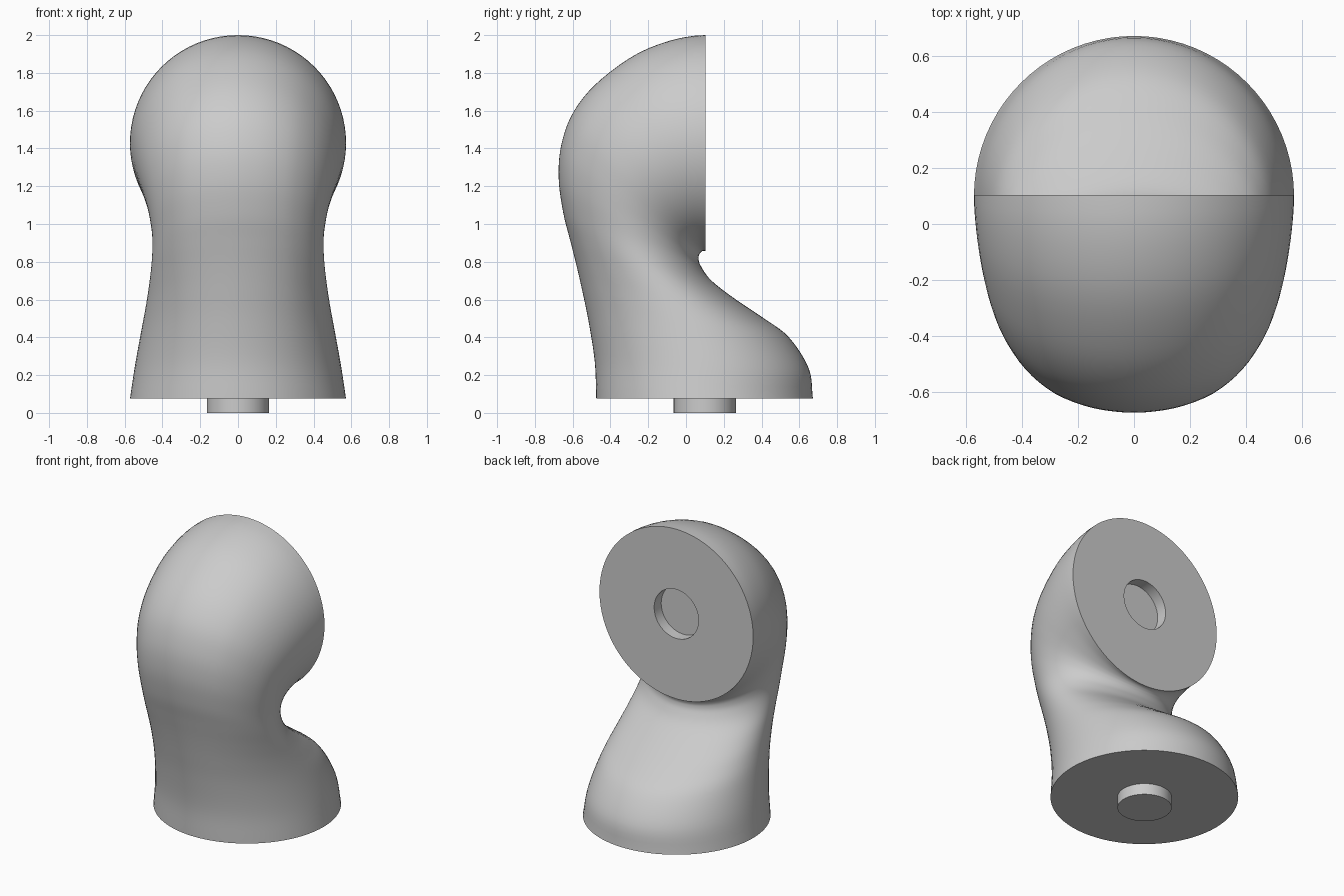
import bpy, bmesh
from math import sin, cos, pi, radians

if "Cube" in bpy.data.objects:
    bpy.data.objects.remove(bpy.data.objects["Cube"])

N = 80       # points around each section
SUB = 5      # interpolated sections between stations
CY = 0.10    # centre of base and connector face
PEG_R, PEG_H = 0.165, 0.075
FACE_Z = 1.43

# Stations: outer edge (y, z), inner edge (y, z), half width
STATIONS = [
    (-.475, .075, .672, .075, .572),
    (-.483, .270, .650, .235, .545),
    (-.515, .480, .545, .400, .511),
    (-.550, .650, .410, .502, .486),
    (-.582, .790, .260, .603, .468),
    (-.615, .920, .135, .700, .456),
    (-.650, 1.06, .080, .775, .453),
    (-.674, 1.24, .066, .815, .465),
    (-.660, 1.42, .070, .838, .485),
    (-.592, 1.60, .077, .849, .510),
    (-.445, 1.77, .084, .855, .536),
    (-.200, 1.93, .092, .858, .560),
    (.103, 2.00, .103, .858, .572),
]


def catmull(a, b, c, d, t):
    return [.5 * (2 * q + (r - p) * t + (2 * p - 5 * q + 4 * r - s) * t * t
                  + (3 * q - p - 3 * r + s) * t ** 3)
            for p, q, r, s in zip(a, b, c, d)]


def smooth_stations(pts):
    first = [2 * p - q for p, q in zip(pts[0], pts[1])]
    # Mirror across the connector face so the end meets it squarely
    last = [2 * pts[-1][0] - pts[-2][0], pts[-2][1],
            2 * pts[-1][2] - pts[-2][2], pts[-2][3], pts[-2][4]]
    p = [first] + list(pts) + [last]
    out = [catmull(*p[i:i + 4], k / SUB)
           for i in range(len(pts) - 1) for k in range(SUB)]
    return out + [pts[-1]]


def section(oy, oz, iy, iz, w, crease=0.0):
    cy, cz = (oy + iy) / 2, (oz + iz) / 2
    ring = []
    for k in range(N):
        t = 2 * pi * k / N
        a = min(t, 2 * pi - t)
        f = 1 + crease * max(0, 1 - abs(a - radians(36)) / radians(27))
        ring.append((w * sin(t) * f,
                     cy + (oy - cy) * cos(t) * f,
                     cz + (oz - cz) * cos(t) * f))
    return ring


def base_disc(z):
    return section(CY - PEG_R, z, CY + PEG_R, z, PEG_R)


def face_disc(y):
    return section(y, FACE_Z + PEG_R, y, FACE_Z - PEG_R, PEG_R)


# Rings run from the peg, through the curved body, into the socket
body = smooth_stations(STATIONS)
rings = [base_disc(0), base_disc(PEG_H)]
for i, s in enumerate(body):
    rings.append(section(*s, crease=.014 * sin(pi * i / (len(body) - 1))))
face_y = STATIONS[-1][0]
rings += [face_disc(face_y), face_disc(face_y - PEG_H)]

bm = bmesh.new()
loops = [[bm.verts.new(p) for p in r] for r in rings]
for a, b in zip(loops, loops[1:]):
    for k in range(N):
        j = (k + 1) % N
        bm.faces.new((a[k], a[j], b[j], b[k]))
bm.faces.new(loops[0])
bm.faces.new(loops[-1])
bmesh.ops.recalc_face_normals(bm, faces=bm.faces)

mesh = bpy.data.meshes.new("elbow_connector")
bm.to_mesh(mesh)
bm.free()
elbow = bpy.data.objects.new("elbow_connector", mesh)
bpy.context.collection.objects.link(elbow)

# Smooth body, sharp rims
bpy.context.view_layer.objects.active = elbow
elbow.select_set(True)
bpy.ops.object.shade_smooth_by_angle(angle=radians(35))
